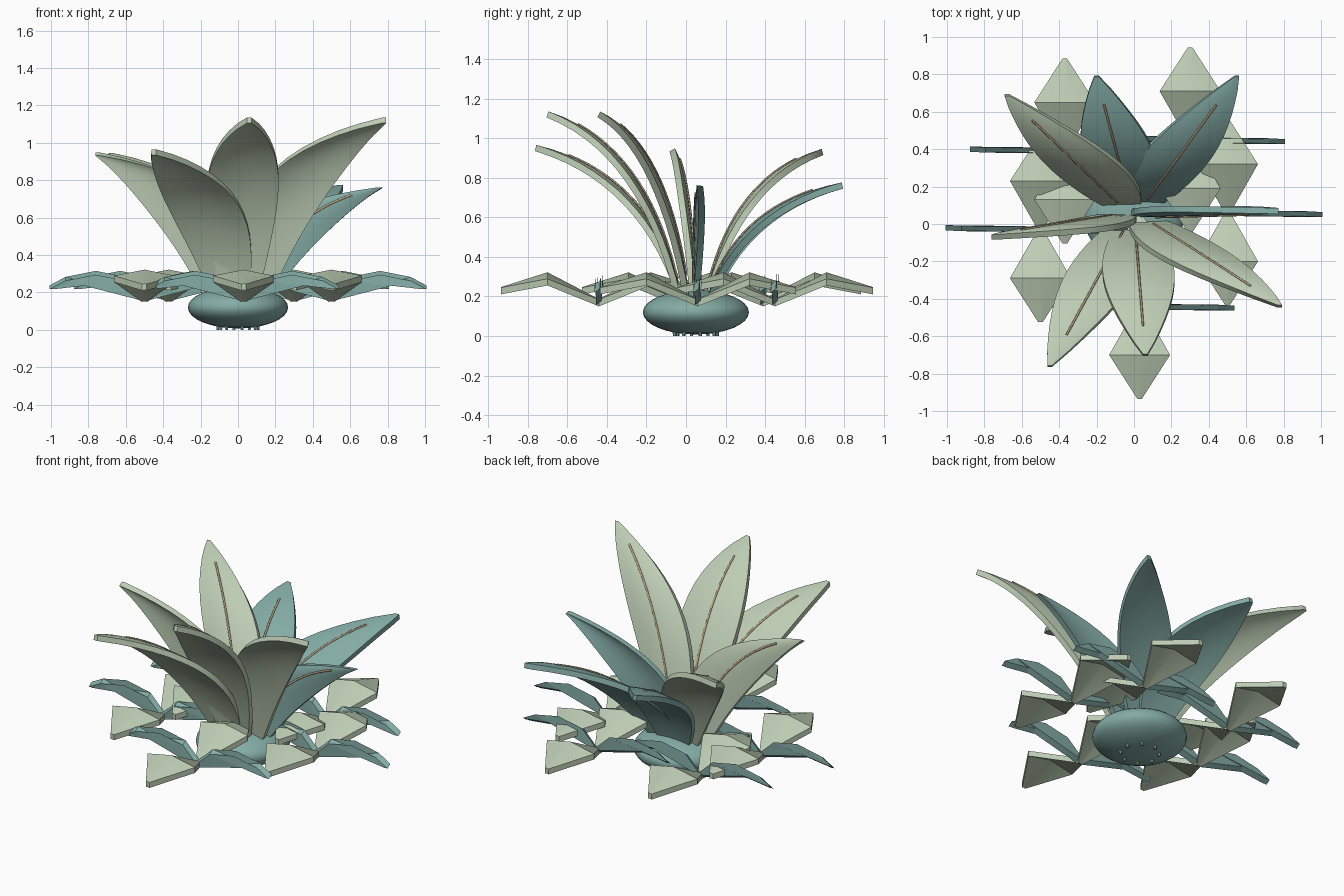
import bpy, bmesh
from math import sin, cos, pi, radians, hypot, atan2, copysign
from mathutils import Vector

old = bpy.data.objects.get("Cube")
if old:
    bpy.data.objects.remove(old)


def material(name, rgb):
    m = bpy.data.materials.new(name)
    m.use_nodes = True
    m.diffuse_color = (*rgb, 1)
    m.node_tree.nodes["Principled BSDF"].inputs["Base Color"].default_value = (*rgb, 1)
    return m


SAGE = material("sage green", (0.51, 0.61, 0.46))
TEAL = material("dusty teal", (0.23, 0.41, 0.38))
TAN = material("tan rib", (0.50, 0.37, 0.23))
CENTRE = Vector((0, 0.05, 0))


def finish(bm, name, mat, angle=40):
    bmesh.ops.recalc_face_normals(bm, faces=bm.faces)
    mesh = bpy.data.meshes.new(name)
    bm.to_mesh(mesh)
    bm.free()
    mesh.materials.append(mat)
    ob = bpy.data.objects.new(name, mesh)
    bpy.context.collection.objects.link(ob)
    bpy.ops.object.select_all(action='DESELECT')
    ob.select_set(True)
    bpy.context.view_layer.objects.active = ob
    bpy.ops.object.shade_smooth_by_angle(angle=radians(angle))
    return ob


def blade(name, rows, cols, thick, mat, angle=40):
    """Closed leaf slab; each row is (midpoint, half width along x, normal, droop vector)."""
    bm = bmesh.new()
    skins = []
    for side in (0.5, -0.5):
        grid = []
        for mid, half, normal, droop in rows:
            line = []
            for i in range(cols + 1):
                u = 2 * i / cols - 1
                line.append(bm.verts.new(mid + Vector((u * half, 0, 0))
                                         + droop * u * u + normal * thick * side))
            grid.append(line)
        for a, b in zip(grid, grid[1:]):
            for i in range(cols):
                bm.faces.new((a[i], a[i + 1], b[i + 1], b[i]))
        skins.append(grid)
    # close the rim between both skins
    rims = [g[0] + [r[-1] for r in g[1:-1]] + g[-1][::-1] + [r[0] for r in g[-2:0:-1]]
            for g in skins]
    n = len(rims[0])
    for i in range(n):
        j = (i + 1) % n
        bm.faces.new((rims[0][i], rims[0][j], rims[1][j], rims[1][i]))
    return finish(bm, name, mat, angle)


# Tall arching leaves, all with their width running along x
def tall_leaf(name, tip, mat, steps=14):
    out = Vector(tip) - CENTRE
    reach, ang = hypot(out.x, out.y), atan2(out.y, out.x)
    r0, z0 = 0.09, 0.19
    r1, z1 = r0 + 0.22 * (reach - r0), z0 + 0.82 * (out.z - z0)
    flip = copysign(1, sin(ang))

    def spine(t):
        a, b, c = (1 - t) ** 2, 2 * t * (1 - t), t * t
        r, z = a * r0 + b * r1 + c * reach, a * z0 + b * z1 + c * out.z
        dr = (1 - t) * (r1 - r0) + t * (reach - r1)
        dz = (1 - t) * (z1 - z0) + t * (out.z - z1)
        normal = Vector((0, -dz, sin(ang) * dr)).normalized() * flip
        return CENTRE + Vector((r * cos(ang), r * sin(ang), z)), normal

    rows = []
    for i in range(steps + 1):
        t = i / steps
        mid, normal = spine(t)
        half = 0.012 + 0.09 * (1 - t) ** 1.5 + 0.148 * sin(pi * t ** 1.1) ** 0.85 if 0 < t < 1 \
            else (0.1 if t == 0 else 0.012)
        rows.append((mid, half, normal, normal * -0.02 * sin(pi * t)))
    blade(name, rows, 6, 0.032, mat)

    # Raised midrib
    curve = bpy.data.curves.new(name + "_rib", 'CURVE')
    curve.dimensions = '3D'
    curve.bevel_depth = 0.006
    curve.bevel_resolution = 1
    curve.use_fill_caps = True
    line = curve.splines.new('POLY')
    line.points.add(steps)
    for i, p in enumerate(line.points):
        mid, normal = spine(0.08 + 0.77 * i / steps)
        p.co = (*(mid + normal * 0.017), 1)
    curve.materials.append(TAN)
    bpy.context.collection.objects.link(bpy.data.objects.new(name + "_rib", curve))


TALL = [("front_left_leaf", (0.78, -0.44, 1.12), SAGE),
        ("front_leaf", (0.06, -0.70, 1.12), SAGE),
        ("front_right_leaf", (-0.45, -0.76, 0.95), SAGE),
        ("right_leaf", (-0.75, -0.07, 0.94), SAGE),
        ("back_right_leaf", (-0.68, 0.69, 0.93), SAGE),
        ("back_leaf", (-0.20, 0.79, 0.76), TEAL),
        ("back_left_leaf", (0.55, 0.79, 0.76), TEAL),
        ("left_leaf", (0.76, 0.07, 0.76), TEAL)]
for spec in TALL:
    tall_leaf(*spec)

# Ring of plantlets, each with four kinked diamond leaves
PROFILE = [(0, 0.17, 0.015), (0.26, 0.305, 0.163), (0.495, 0.23, 0.012)]
PLANTLETS = [(0.03, -0.44), (0.5, 0.06), (0.3, 0.45), (-0.37, 0.39), (-0.5, -0.03)]
for k, (px, py) in enumerate(PLANTLETS):
    for side, dx, dy in (("left", 1, 0), ("right", -1, 0), ("back", 0, 1), ("front", 0, -1)):
        normal = Vector((0, 0.8, 0.6)) if dx else Vector((0, 0, 1))
        rows = [(Vector((px + dx * r, py + dy * r - 0.02 * dx * r, z)), w, normal,
                 Vector((0, 0, -0.2 * w))) for r, z, w in PROFILE]
        blade(f"plantlet_{k + 1}_{side}_leaf", rows, 2, 0.034, TEAL if dx else SAGE, 25)

# Squashed bulb
bm = bmesh.new()
bmesh.ops.create_uvsphere(bm, u_segments=32, v_segments=16, radius=1)
bmesh.ops.scale(bm, vec=(0.268, 0.268, 0.112), verts=bm.verts)
bmesh.ops.translate(bm, vec=CENTRE + Vector((0, 0, 0.12)), verts=bm.verts)
finish(bm, "bulb", TEAL, 60)

# Root stubs under the bulb
bm = bmesh.new()
for i in range(8):
    a = i * pi / 4 + 0.2
    stub = bmesh.ops.create_cone(bm, cap_ends=True, segments=6, radius1=0.008,
                                 radius2=0.012, depth=0.04)
    bmesh.ops.translate(bm, verts=stub["verts"],
                        vec=CENTRE + Vector((0.11 * cos(a), 0.11 * sin(a), 0.02)))
finish(bm, "root_stubs", TEAL)
